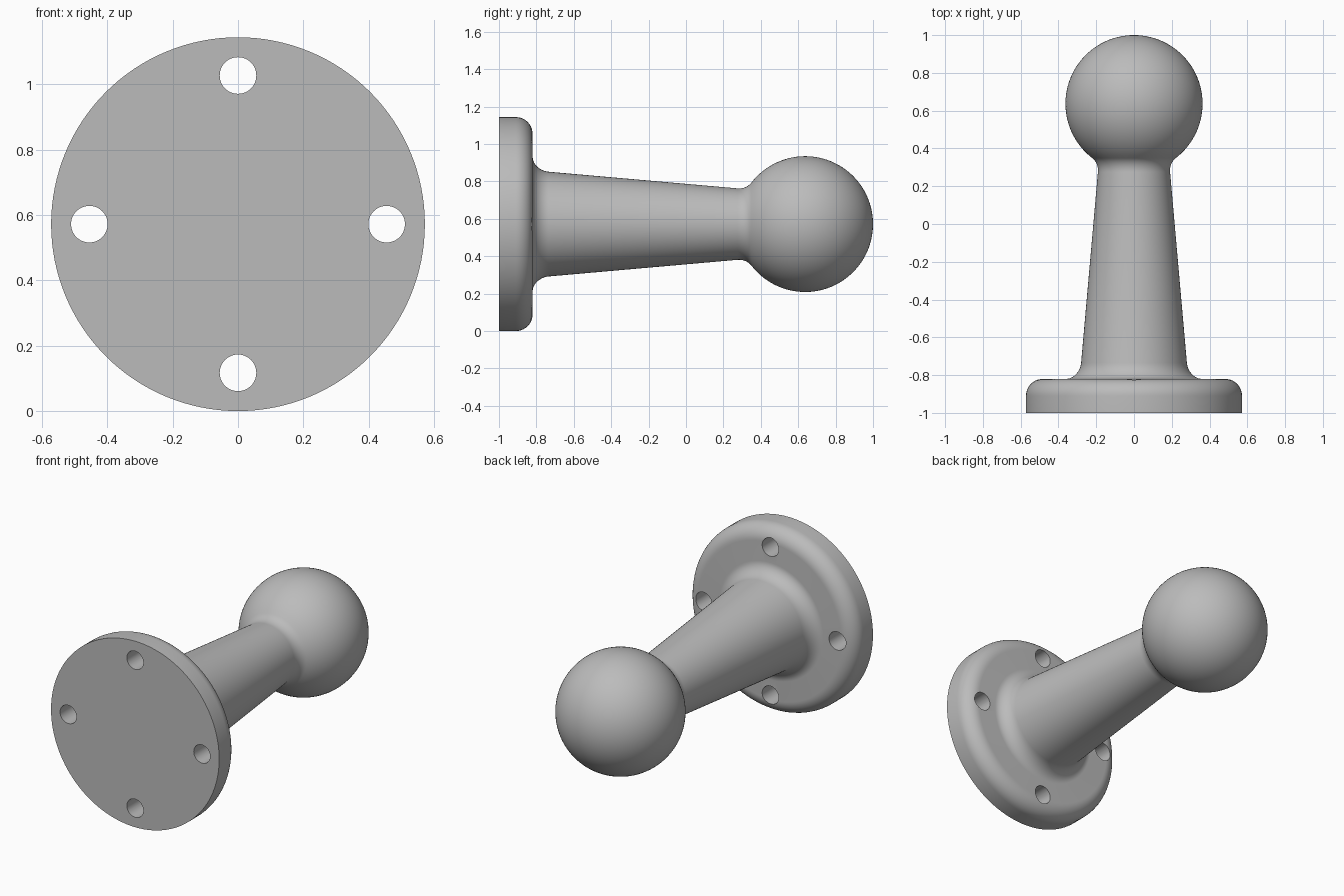
import bpy, bmesh, math
from mathutils import Vector

if "Cube" in bpy.data.objects:
    bpy.data.objects.remove(bpy.data.objects["Cube"], do_unlink=True)

BASE_R = 0.572      # flange radius, also the height of the axis
BALL_R = 0.363
BALL_Y = 1 - BALL_R
SEGMENTS = 128

grey = bpy.data.materials.new("plain grey")
grey.use_nodes = True
colour = (0.5, 0.5, 0.5, 1)
grey.diffuse_color = colour
grey.node_tree.nodes["Principled BSDF"].inputs["Base Color"].default_value = colour


def fillet(start, corner, end, steps=10, weight=0.71):
    """Rounded corner as points of a conic arc."""
    a, b, c = Vector(start), Vector(corner), Vector(end)
    points = []
    for i in range(steps + 1):
        t = i / steps
        u, v, w = (1 - t) ** 2, 2 * t * (1 - t) * weight, t * t
        points.append((a * u + b * v + c * w) / (u + v + w))
    return points


# Profile as (radius, y): flange, foot fillet, tapered stem, neck fillet, ball
neck_angle = math.asin(0.222 / BALL_R)
neck_end = (0.222, BALL_Y - BALL_R * math.cos(neck_angle))
profile = [(0, -1), (BASE_R, -1)]
profile += fillet((BASE_R, -0.91), (BASE_R, -0.82), (0.482, -0.82))
profile += fillet((0.36, -0.82), (0.288, -0.82), (0.28, -0.735))
profile += fillet((0.191, 0.275), (0.187, 0.323), neck_end, weight=0.9)
for i in range(1, 41):
    a = neck_angle + (math.pi - neck_angle) * i / 40
    profile.append((BALL_R * math.sin(a), BALL_Y - BALL_R * math.cos(a)))

# Revolve the profile around the y axis
bm = bmesh.new()
verts = [bm.verts.new((r, y, 0)) for r, y in profile]
edges = [bm.edges.new(pair) for pair in zip(verts, verts[1:])]
bmesh.ops.spin(bm, geom=verts + edges, cent=(0, 0, 0), axis=(0, 1, 0),
               angle=2 * math.pi, steps=SEGMENTS, use_merge=True)
bmesh.ops.remove_doubles(bm, verts=bm.verts, dist=0.0001)
bmesh.ops.recalc_face_normals(bm, faces=bm.faces)
mesh = bpy.data.meshes.new("ball_mount")
bm.to_mesh(mesh)
bm.free()
mesh.materials.append(grey)
mount = bpy.data.objects.new("ball_mount", mesh)
mount.location.z = BASE_R
bpy.context.collection.objects.link(mount)

# Four screw holes through the flange
for i in range(4):
    a = i * math.pi / 2
    bpy.ops.mesh.primitive_cylinder_add(
        vertices=48, radius=0.056, depth=0.4, rotation=(math.pi / 2, 0, 0),
        location=(0.455 * math.cos(a), -0.9, BASE_R + 0.455 * math.sin(a)))
    cutter = bpy.context.object
    cutter.name = f"screw_hole_cutter_{i + 1}"
    cutter.data.materials.append(grey)
    cutter.hide_render = True
    cutter.hide_set(True)
    cut = mount.modifiers.new(f"screw_hole_{i + 1}", "BOOLEAN")
    cut.operation = "DIFFERENCE"
    cut.solver = "EXACT"
    cut.object = cutter

# Apply the holes, remove the cutters, then smooth
bpy.ops.object.select_all(action="DESELECT")
bpy.context.view_layer.objects.active = mount
mount.select_set(True)
for mod in list(mount.modifiers):
    cutter = mod.object
    bpy.ops.object.modifier_apply(modifier=mod.name)
    bpy.data.objects.remove(cutter, do_unlink=True)
bpy.ops.object.shade_smooth_by_angle(angle=math.radians(30))
